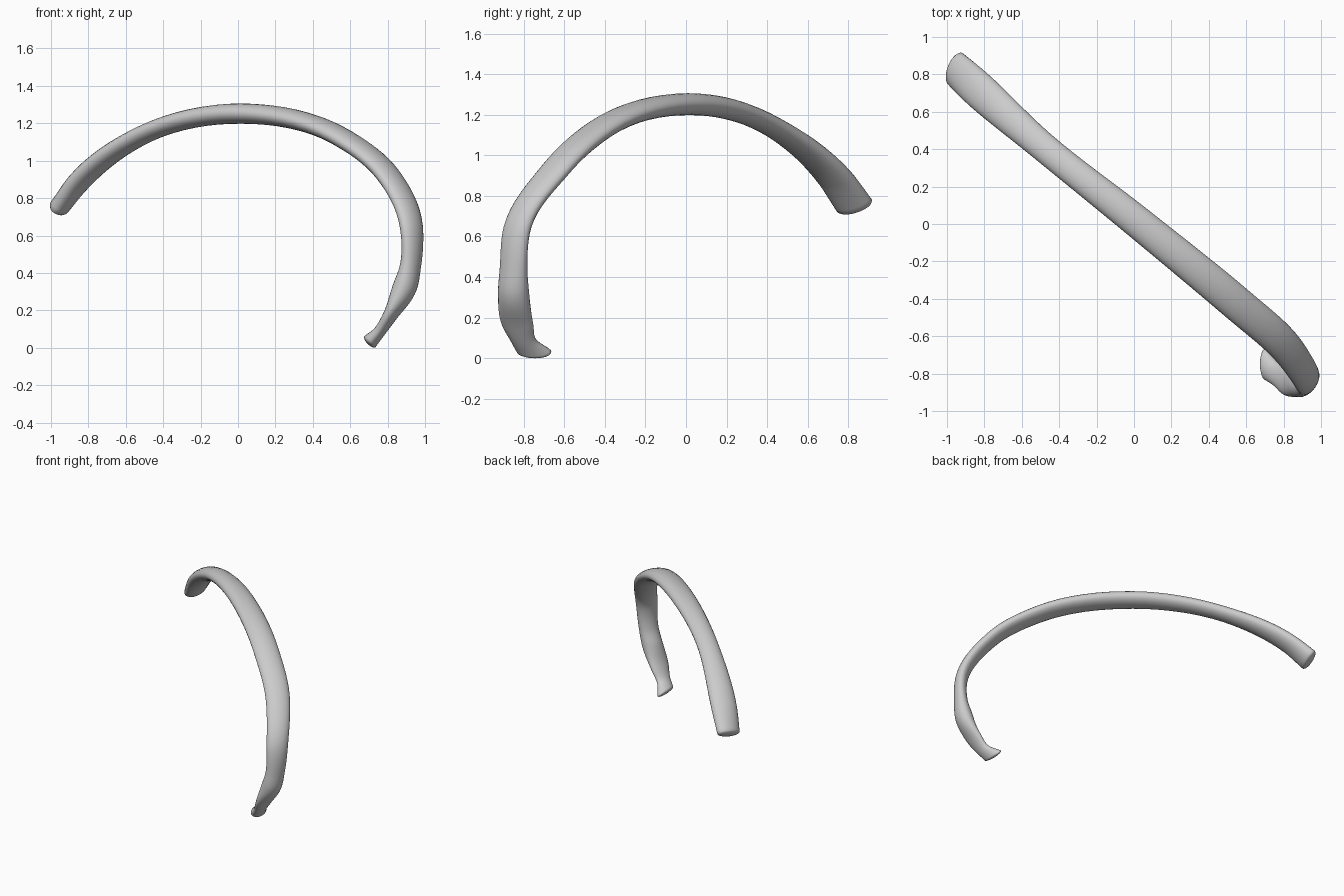
import bpy, bmesh, math
from mathutils import Vector

if "Cube" in bpy.data.objects:
    bpy.data.objects.remove(bpy.data.objects["Cube"])

# Rib stations: x, y, z, half width, half thickness, heading of the broad axis
STATIONS = [
    (-.955, .83, .765, .095, .053, 70),
    (-.85, .735, .90, .098, .054, 58),
    (-.50, .425, 1.155, .078, .049, 50),
    (.02, .01, 1.265, .086, .054, 50),
    (.55, -.425, 1.14, .093, .049, 50),
    (.80, -.645, .94, .090, .046, 50),
    (.927, -.83, .66, .080, .045, 50),
    (.922, -.85, .45, .074, .050, 60),
    (.893, -.85, .34, .079, .062, 67),
    (.81, -.83, .18, .079, .036, 78),
    (.757, -.80, .10, .064, .032, 82),
    (.705, -.748, .045, .085, .042, 88),
]
STEPS, SIDES = 8, 24


def mirror(p, q):
    """Continue the line q to p one step past p."""
    return tuple(2 * u - v for u, v in zip(p, q))


def spline(a, b, c, d, t):
    """Smooth blend from b to c, allowing for uneven station spacing."""
    h0, h1, h2 = [math.dist(p[:3], q[:3]) for p, q in ((a, b), (b, c), (c, d))]
    out = []
    for va, vb, vc, vd in zip(a, b, c, d):
        m1 = ((vb - va) / h0 * h1 + (vc - vb) / h1 * h0) / (h0 + h1) * h1
        m2 = ((vc - vb) / h1 * h2 + (vd - vc) / h2 * h1) / (h1 + h2) * h1
        out.append(vb * (2 * t**3 - 3 * t**2 + 1) + m1 * (t**3 - 2 * t**2 + t)
                   + vc * (3 * t**2 - 2 * t**3) + m2 * (t**3 - t**2))
    return out


# Smooth path through the stations
pts = ([mirror(STATIONS[0], STATIONS[1])] + STATIONS
       + [mirror(STATIONS[-1], STATIONS[-2])])
path = [spline(*pts[i:i + 4], k / STEPS)
        for i in range(len(STATIONS) - 1) for k in range(STEPS)]
path.append(STATIONS[-1])
centres = [Vector((p[0], p[1], p[2])) for p in path]
last = len(path) - 1

# Rings: centre, tangent, broad axis, half width, half thickness
rings = []
for i, p in enumerate(path):
    tangent = (centres[min(i + 1, last)] - centres[max(i - 1, 0)]).normalized()
    heading = math.radians(p[5])
    tilt = .25 * max(0, 1 - i / (2 * STEPS))  # the sternal end leans over
    axis = Vector((math.cos(heading), math.sin(heading), tilt)).normalized()
    rings.append((centres[i], tangent, axis, p[3], p[4]))


def cap(ring, depth):
    """Shrinking rings that round off an end."""
    c, t, w, a, b = ring
    return [(c + t * (depth * math.sin(u)), t, w, a * math.cos(u), b * math.cos(u))
            for u in (.45, .85, 1.2, 1.42)]


rings = cap(rings[0], -.022)[::-1] + rings + cap(rings[-1], .02)

# Rib body: oval section swept along the path
bm = bmesh.new()
loops = []
for c, t, w, a, b in rings:
    n = t.cross(w).normalized()
    angles = [2 * math.pi * j / SIDES for j in range(SIDES)]
    loops.append([bm.verts.new(c + w * (a * math.cos(u)) + n * (b * math.sin(u)))
                  for u in angles])
for p, q in zip(loops, loops[1:]):
    for j in range(SIDES):
        k = (j + 1) % SIDES
        bm.faces.new((p[j], p[k], q[k], q[j]))
bm.faces.new(loops[0][::-1])
bm.faces.new(loops[-1])
bmesh.ops.recalc_face_normals(bm, faces=bm.faces[:])

# Stand the bone on the ground
low = min(v.co.z for v in bm.verts)
bmesh.ops.translate(bm, verts=bm.verts[:], vec=(0, 0, -low))
for f in bm.faces:
    f.smooth = True
mesh = bpy.data.meshes.new("rib_bone")
bm.to_mesh(mesh)
bm.free()
rib = bpy.data.objects.new("rib_bone", mesh)
bpy.context.collection.objects.link(rib)
